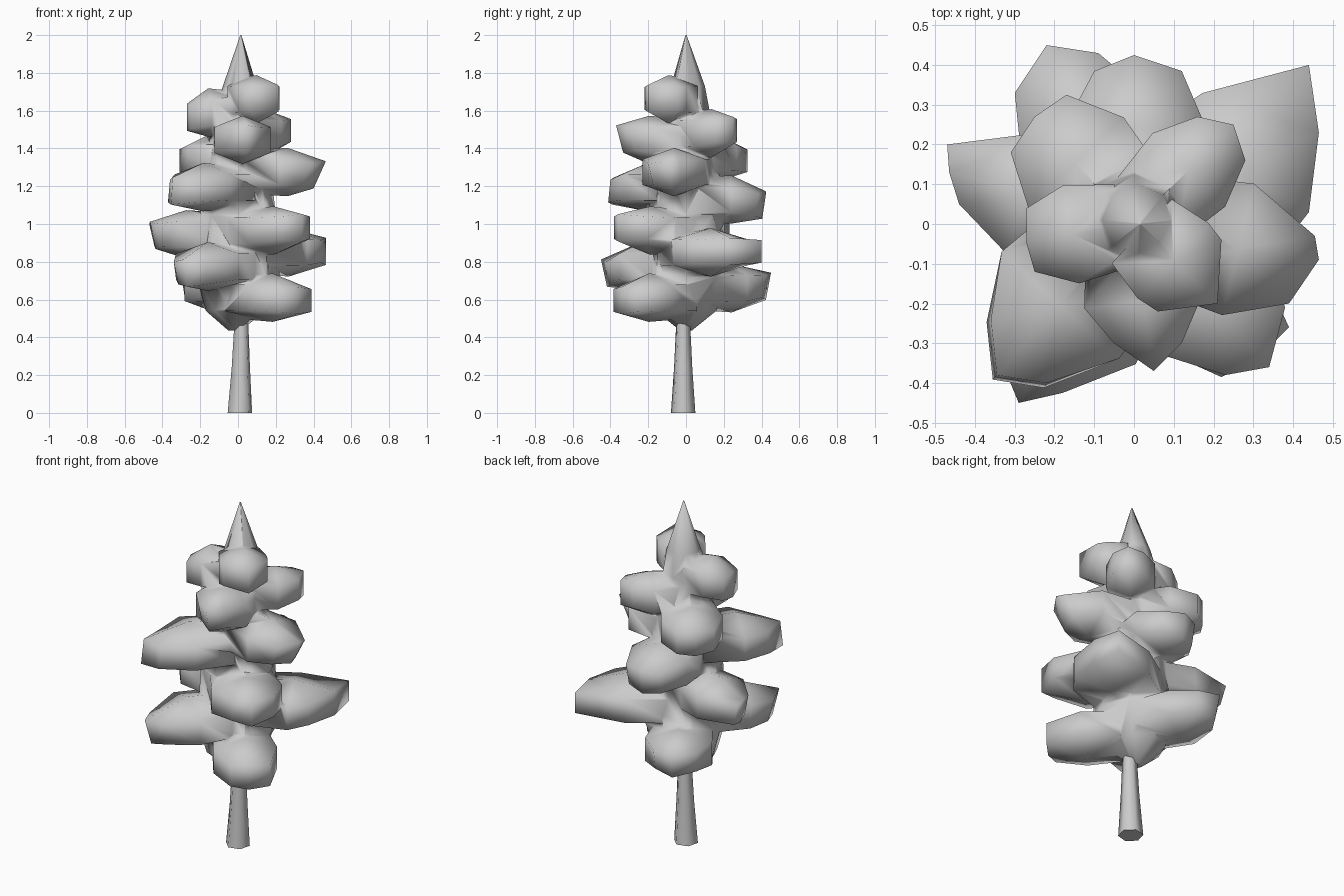
import bpy, bmesh, math
from mathutils import Vector

if "Cube" in bpy.data.objects:
    bpy.data.objects.remove(bpy.data.objects["Cube"])


def loft(name, rings):
    """Skin a list of equal-sized vertex rings and cap both ends."""
    bm = bmesh.new()
    loops = [[bm.verts.new(p) for p in ring] for ring in rings]
    n = len(loops[0])
    for a, b in zip(loops, loops[1:]):
        for i in range(n):
            bm.faces.new((a[i], a[(i + 1) % n], b[(i + 1) % n], b[i]))
    bm.faces.new(loops[0])
    bm.faces.new(loops[-1])
    bmesh.ops.triangulate(bm, faces=bm.faces)
    bmesh.ops.recalc_face_normals(bm, faces=bm.faces)
    me = bpy.data.meshes.new(name)
    bm.to_mesh(me)
    bm.free()
    ob = bpy.data.objects.new(name, me)
    bpy.context.scene.collection.objects.link(ob)
    return ob


def round_ring(x, y, z, r, n, phase=0.0):
    return [(x + r * math.cos(phase + 2 * math.pi * i / n),
             y + r * math.sin(phase + 2 * math.pi * i / n), z) for i in range(n)]


def hexagon(left, mid, right, z, side_h, top_h, lean=1.0):
    """Upright hexagon through three plan points; lean pulls the bottom inward."""
    return [(p[0] * k, p[1] * k, z + h) for p, h, k in (
        (mid, top_h, 1), (left, side_h, 1), (left, -side_h, lean),
        (mid, -top_h, lean), (right, -side_h, lean), (right, side_h, 1))]


def clump(i, z, z_end, w, lean, left, tip, right):
    """Leaf clump from the tree axis to an outer edge given in plan."""
    end = (Vector(left) + Vector(right) + Vector(tip)) / 3
    side = Vector((-end.y, end.x)).normalized()
    rings = []
    for t, s, sh, th in ((.12, .85, .07, .115), (.6, 1, .068, .128)):
        c = end * t
        rings.append(hexagon(c + side * w * s, c, c - side * w * s, z, sh, th))
    rings.append(hexagon(left, tip, right, z_end, .06, .072, lean))
    return loft(f"leaf_clump_{i}", rings)


def smooth(ob, angle):
    bpy.ops.object.select_all(action='DESELECT')
    ob.select_set(True)
    bpy.context.view_layer.objects.active = ob
    bpy.ops.object.shade_smooth_by_angle(angle=math.radians(angle))


# Trunk
trunk = loft("trunk", [round_ring(0.01, -0.015, 0, .067, 6, .26),
                       round_ring(0.015, -0.015, .24, .05, 6, .26),
                       round_ring(0.018, -0.015, .5, .037, 6, .26)])
smooth(trunk, 75)

# Foliage core with pointed crown
core = loft("foliage", [round_ring(x, y, z, r, 8) for x, y, z, r in (
    (-.02, 0, .435, .03), (-.01, 0, .54, .16), (0, 0, .72, .22), (0, 0, 1.05, .2),
    (0, 0, 1.36, .165), (.0, .0, 1.6, .125), (.01, .01, 1.73, .09),
    (.015, 0, 2.0, .003))])

# Leaf clumps: height, end height, half width, lean, left / tip / right edge
clumps = [
    (.61, .595, .17, 1, (.39, -.26), (.31, -.34), (.22, -.385)),
    (.66, .67, .18, .94, (-.30, .33), (-.22, .45), (-.09, .43)),
    (.775, .74, .20, .93, (-.18, -.425), (-.29, -.45), (-.34, -.33)),
    (.85, .855, .22, 1, (.44, .40), (.465, .23), (.44, .03)),
    (.945, .94, .16, .94, (-.44, .05), (-.465, .13), (-.47, .20)),
    (.965, .98, .19, 1, (.38, -.21), (.34, -.36), (.23, -.38)),
    (1.13, 1.10, .18, .95, (-.10, .385), (0, .425), (.12, .385)),
    (1.195, 1.175, .20, 1.03, (-.22, -.40), (-.345, -.38), (-.36, -.24)),
    (1.275, 1.26, .17, .86, (.455, -.03), (.465, -.09), (.39, -.20)),
    (1.35, 1.335, .165, 1, (-.31, .18), (-.25, .27), (-.17, .325)),
    (1.445, 1.45, .15, .9, (.12, -.30), (.05, -.37), (-.05, -.30)),
    (1.48, 1.495, .13, 1, (.16, .27), (.25, .25), (.28, .16)),
    (1.59, 1.565, .125, 1, (-.25, -.12), (-.27, -.05), (-.27, .04)),
    (1.66, 1.665, .13, 1, (.22, -.04), (.21, -.20), (.06, -.22)),
]
parts = bpy.data.collections.new("clumps")
bpy.context.scene.collection.children.link(parts)
for i, c in enumerate(clumps):
    ob = clump(i, *c)
    bpy.context.scene.collection.objects.unlink(ob)
    parts.objects.link(ob)

# Fuse clumps into the core
mod = core.modifiers.new("union", 'BOOLEAN')
mod.operation = 'UNION'
mod.operand_type = 'COLLECTION'
mod.collection = parts
mod.solver = 'EXACT'
bpy.context.view_layer.objects.active = core
bpy.ops.object.modifier_apply(modifier="union")
for ob in list(parts.objects):
    bpy.data.objects.remove(ob)
bpy.data.collections.remove(parts)
smooth(core, 110)
